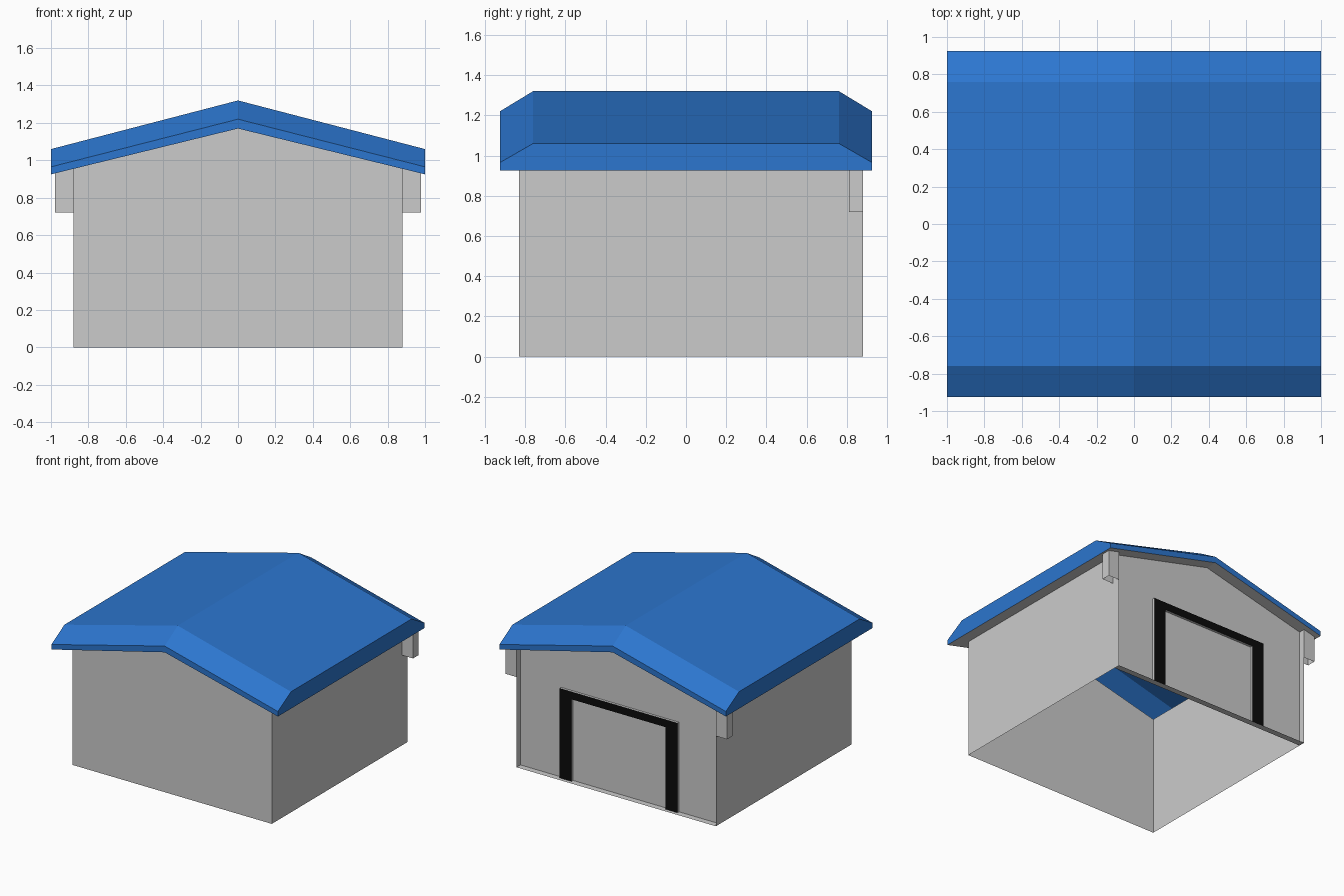
import bpy
from mathutils import Vector

if "Cube" in bpy.data.objects:
    bpy.data.objects.remove(bpy.data.objects["Cube"])


def material(name, rgb):
    m = bpy.data.materials.new(name)
    m.diffuse_color = (*rgb, 1)
    m.use_nodes = True
    m.node_tree.nodes["Principled BSDF"].inputs["Base Color"].default_value = m.diffuse_color
    return m


def build(name, faces, mats=()):
    """Make a flat-shaded object from (points, outward hint, material slot) faces."""
    verts, index, polys = [], {}, []
    for pts, hint, slot in faces:
        pts = [Vector(p) for p in pts]
        normal = Vector()
        for a, b in zip(pts, pts[1:] + pts[:1]):
            normal += a.cross(b)
        if normal.dot(Vector(hint)) < 0:
            pts.reverse()
        ids = []
        for p in pts:
            key = tuple(round(c, 4) for c in p)
            if key not in index:
                index[key] = len(verts)
                verts.append(key)
            ids.append(index[key])
        polys.append((ids, slot))
    me = bpy.data.meshes.new(name)
    me.from_pydata(verts, [], [p for p, _ in polys])
    for m in mats:
        me.materials.append(m)
    for poly, (_, slot) in zip(me.polygons, polys):
        poly.material_index = slot
    ob = bpy.data.objects.new(name, me)
    bpy.context.collection.objects.link(ob)
    return ob


blue = material("roof_blue", (0.025, 0.18, 0.62))
black = material("frame_black", (0.003, 0.003, 0.003))

W, F, B = 0.88, 0.83, 0.88      # wall half width, gable wall y, back edge of side walls
RX, RY = 1.0, 0.925             # roof half sizes


def soffit_z(x):
    return 1.17 - 0.245 * abs(x)


# Roof shell, open below: lofted gable sections with sloped front and back ends
half = [(0.76, 1.32, 1.06), (RY, 1.22, 0.965), (RY, 1.17, 0.925)]
sections = [(-y, r, e) for y, r, e in reversed(half)] + half
faces = []
for s in (-1, 1):
    for (y0, r0, e0), (y1, r1, e1) in zip(sections, sections[1:]):
        faces.append(([(0, y0, r0), (s * RX, y0, e0), (s * RX, y1, e1), (0, y1, r1)],
                      (0, y0 + y1, 1), 0))
    faces.append(([(s * RX, y, e) for y, _, e in sections], (s, 0, 0), 0))
build("roof", faces, [blue])

# Walls: thin shell, back gable set in behind the side walls
faces = []
for d in (-1, 1):
    y = d * F
    faces.append(([(-W, y, 0), (W, y, 0), (W, y, soffit_z(W)),
                   (0, y, soffit_z(0)), (-W, y, soffit_z(W))], (0, d, 0), 0))
for s in (-1, 1):
    x, z = s * W, soffit_z(W)
    faces.append(([(x, -F, 0), (x, B, 0), (x, B, z), (x, -F, z)], (s, 0, 0), 0))
build("walls", faces)

# Sill strip in front of the set-in back wall
build("back_sill", [([(-W, F, 0), (W, F, 0), (W, B, 0), (-W, B, 0)], (0, 0, 1), 0)])

# Soffit ring under the roof overhang
faces = []
for s in (-1, 1):
    for x0, x1, y0, y1 in ((W, RX, -RY, RY), (0, W, -RY, -F), (0, W, F, RY)):
        faces.append(([(s * x, y, soffit_z(x))
                       for x, y in ((x0, y0), (x1, y0), (x1, y1), (x0, y1))],
                      (0, 0, -1), 0))
build("soffit", faces)

# Open-bottomed brackets at the back corners
X2, Y1, Z0 = 0.978, 0.81, 0.72
for s, side in ((-1, "left"), (1, "right")):
    faces = []
    for y, d in ((Y1, -1), (B, 1)):
        faces.append(([(s * W, y, Z0), (s * X2, y, Z0), (s * X2, y, soffit_z(X2)),
                       (s * W, y, soffit_z(W))], (0, d, 0), 0))
    faces.append(([(s * X2, Y1, Z0), (s * X2, B, Z0), (s * X2, B, soffit_z(X2)),
                   (s * X2, Y1, soffit_z(X2))], (s, 0, 0), 0))
    build(side + "_bracket", faces)

# Raised door frame on the back wall with a black face
OX, IX, OZ, IZ, Y2 = 0.52, 0.415, 0.715, 0.655, 0.85
outline = [(-OX, 0), (-OX, OZ), (OX, OZ), (OX, 0), (IX, 0), (IX, IZ), (-IX, IZ), (-IX, 0)]
hints = [(-1, 0, 0), (0, 0, 1), (1, 0, 0), (0, 0, -1),
         (-1, 0, 0), (0, 0, -1), (1, 0, 0), (0, 0, -1)]
grey = material("frame_grey", (0.8, 0.8, 0.8))
faces = [([(x, Y2, z) for x, z in outline], (0, 1, 0), 1)]
for (a, b), hint in zip(zip(outline, outline[1:] + outline[:1]), hints):
    faces.append(([(a[0], F, a[1]), (b[0], F, b[1]), (b[0], Y2, b[1]), (a[0], Y2, a[1])],
                  hint, 0))
build("door_frame", faces, [grey, black])
